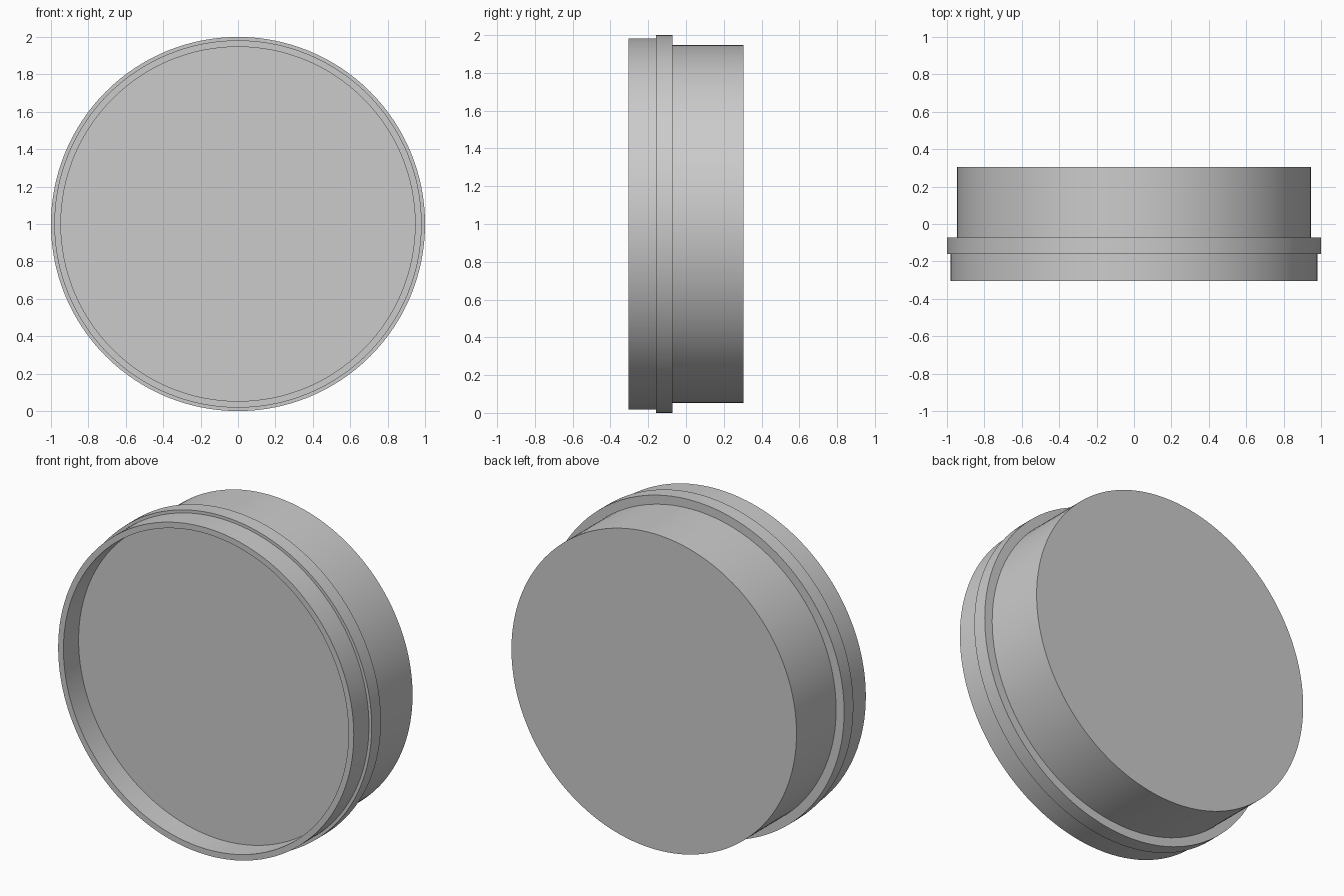
import bpy
import math

cube = bpy.data.objects.get("Cube")
if cube:
    bpy.data.objects.remove(cube, do_unlink=True)

SIDES = 128

grey = bpy.data.materials.new("plain_grey")
grey.use_nodes = True
colour = (0.6, 0.6, 0.6, 1.0)
grey.diffuse_color = colour
grey.node_tree.nodes["Principled BSDF"].inputs["Base Color"].default_value = colour


def lathe(name, profile):
    """Revolve (radius, y) points about the y axis and cap both ends."""
    verts, faces = [], []
    for radius, y in profile:
        for i in range(SIDES):
            a = math.tau * i / SIDES
            verts.append((radius * math.cos(a), y, 1 + radius * math.sin(a)))
    for ring in range(len(profile) - 1):
        for i in range(SIDES):
            j = (i + 1) % SIDES
            low, high = ring * SIDES, (ring + 1) * SIDES
            faces.append((low + i, low + j, high + j, high + i))
    last = (len(profile) - 1) * SIDES
    faces.append(tuple(reversed(range(SIDES))))
    faces.append(tuple(range(last, last + SIDES)))
    mesh = bpy.data.meshes.new(name)
    # Flip the winding so the normals face outward
    mesh.from_pydata(verts, [], [tuple(reversed(f)) for f in faces])
    mesh.materials.append(grey)
    obj = bpy.data.objects.new(name, mesh)
    bpy.context.collection.objects.link(obj)
    bpy.ops.object.select_all(action='DESELECT')
    obj.select_set(True)
    bpy.context.view_layer.objects.active = obj
    bpy.ops.object.mode_set(mode='EDIT')
    bpy.ops.mesh.select_all(action='SELECT')
    bpy.ops.mesh.normals_make_consistent(inside=False)
    bpy.ops.object.mode_set(mode='OBJECT')
    bpy.ops.object.shade_smooth_by_angle(angle=math.radians(30))
    return obj


# Round cap: recessed floor, thin front lip, raised flange, rear drum
lathe("flanged_cap", [
    (0.947, -0.16),    # recess floor
    (0.947, -0.304),   # lip, inner edge
    (0.982, -0.304),   # lip, outer edge
    (0.982, -0.16),    # flange front
    (1.0, -0.16),
    (1.0, -0.072),     # flange back
    (0.947, -0.072),   # drum
    (0.947, 0.304),    # closed back
])
